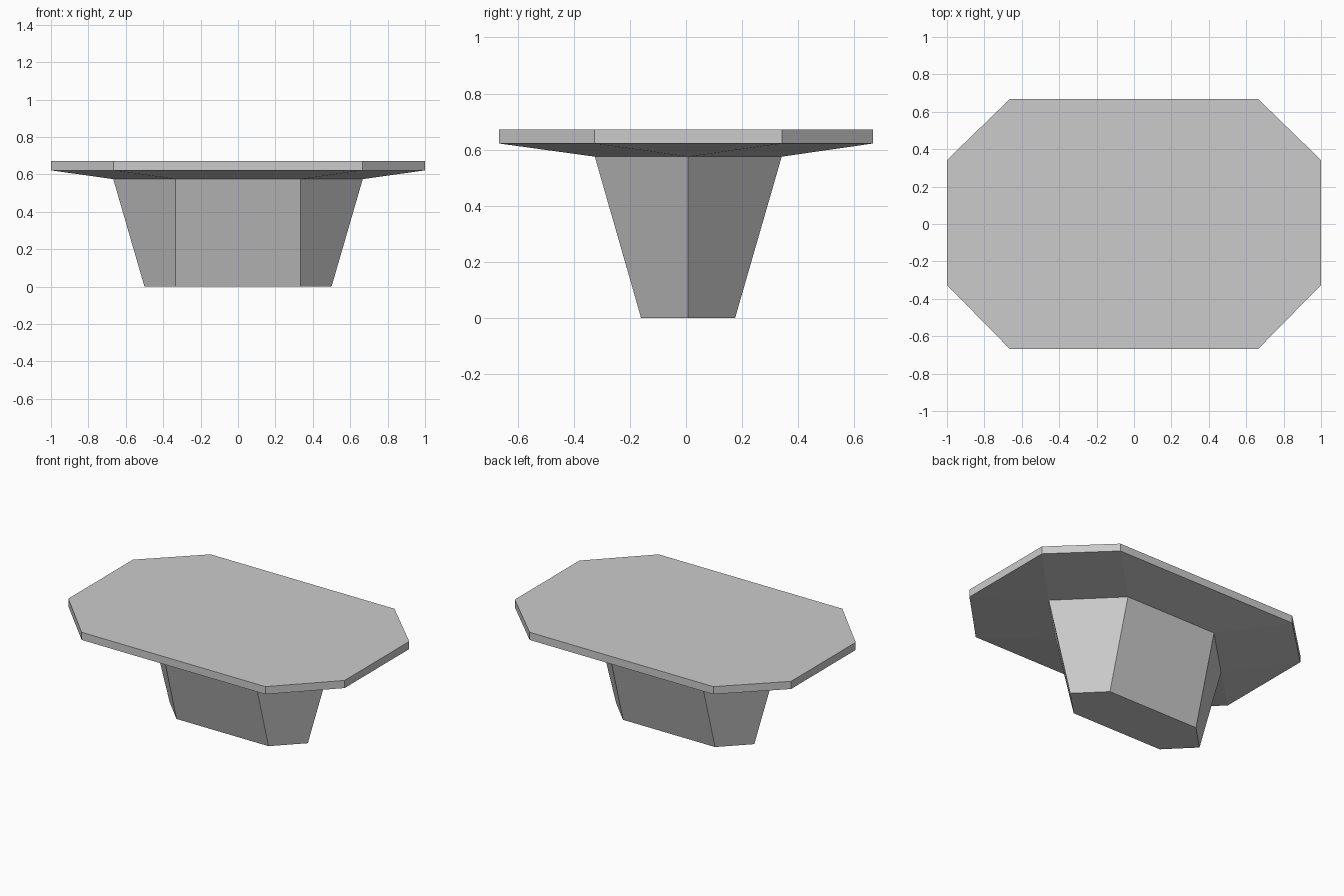
import bpy
import bmesh

cube = bpy.data.objects.get("Cube")
if cube:
    bpy.data.objects.remove(cube, do_unlink=True)

grey = bpy.data.materials.new("light_grey")
grey.use_nodes = True
colour = (0.6, 0.6, 0.6, 1)
grey.diffuse_color = colour
grey.node_tree.nodes["Principled BSDF"].inputs["Base Color"].default_value = colour

SHIFT = 0.008  # the pointed ends sit slightly behind the centre


def outline(end_x, side_x, end_y, front_y, back_y, z):
    """Eight-point ring; end_y = 0 brings each end to a single point."""
    right = [(side_x, front_y), (end_x, SHIFT - end_y),
             (end_x, SHIFT + end_y), (side_x, back_y)]
    left = [(-x, y) for x, y in reversed(right)]
    return [(x, y, z) for x, y in right + left]


def loft(name, rings, cap_bottom=False, cap_top=False):
    """Flat-faced solid skinned through rings from bottom to top."""
    bm = bmesh.new()
    loops = [[bm.verts.new(p) for p in ring] for ring in rings]
    for low, high in zip(loops, loops[1:]):
        for i in range(len(low)):
            j = (i + 1) % len(low)
            bm.faces.new((low[i], low[j], high[j], high[i]))
    if cap_bottom:
        bm.faces.new(loops[0][::-1])
    if cap_top:
        bm.faces.new(loops[-1])
    bmesh.ops.remove_doubles(bm, verts=bm.verts[:], dist=0.0001)
    mesh = bpy.data.meshes.new(name)
    bm.to_mesh(mesh)
    bm.free()
    mesh.materials.append(grey)
    obj = bpy.data.objects.new(name, mesh)
    bpy.context.collection.objects.link(obj)
    return obj


foot = outline(0.5, 0.333, 0, -0.16, 0.175, 0)
neck = outline(0.667, 0.333, 0, -0.325, 0.341, 0.575)
rim_low = outline(1, 0.665, 0.334, -0.667, 0.667, 0.622)
rim_high = outline(1, 0.665, 0.334, -0.667, 0.667, 0.672)

# Six-sided flared pedestal
loft("pedestal", [foot, neck], cap_bottom=True)

# Eight-sided top with a sloping underside
loft("table_top", [neck, rim_low, rim_high], cap_top=True)
